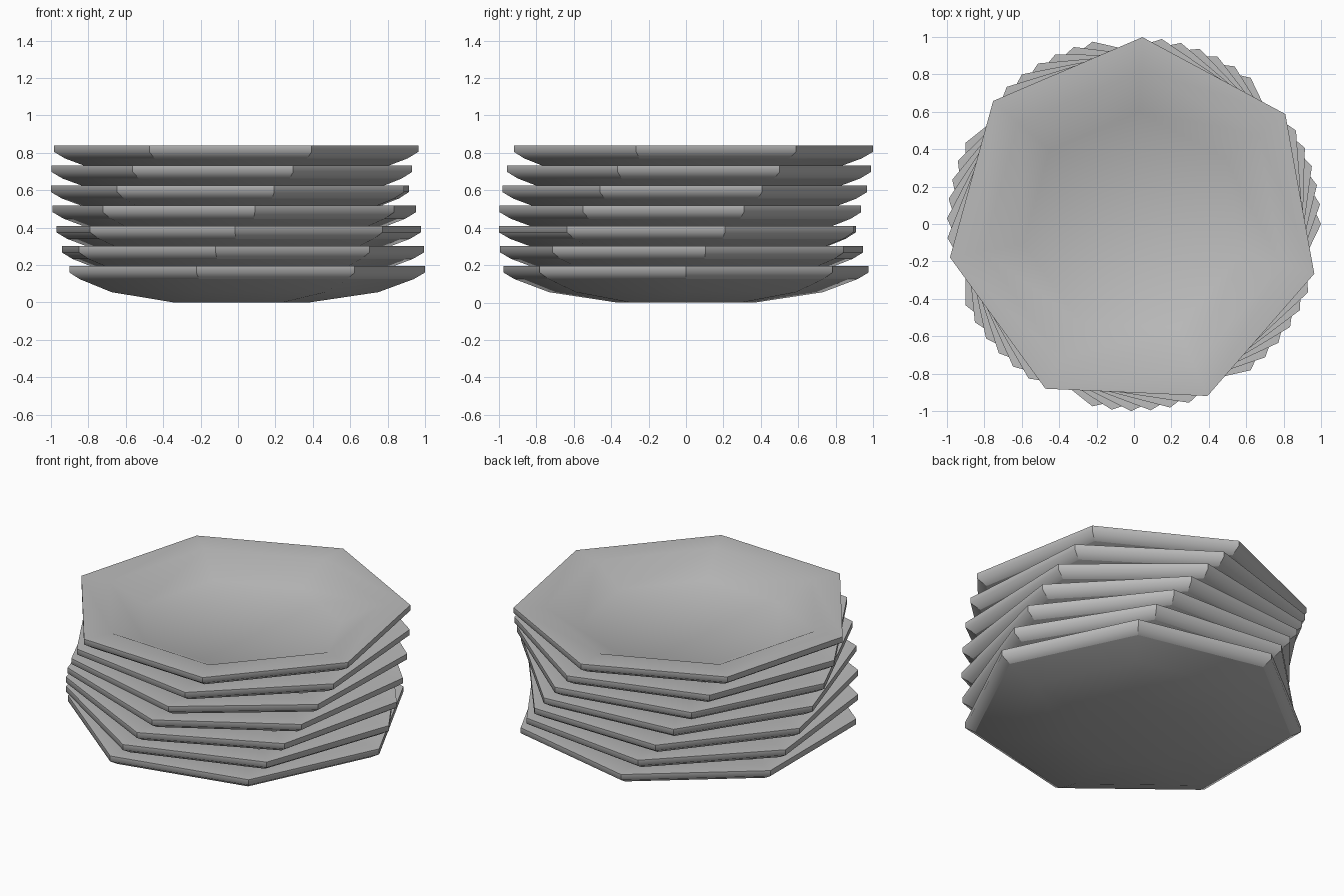
import bpy, bmesh, math

# remove the default cube
cube = bpy.data.objects.get("Cube")
if cube:
    bpy.data.objects.remove(cube, do_unlink=True)

SIDES, PLATES, STEP, TWIST = 7, 7, 0.1075, 6

grey = bpy.data.materials.new("stoneware grey")
grey.use_nodes = True
colour = (0.5, 0.5, 0.5, 1)
grey.diffuse_color = colour
grey.node_tree.nodes["Principled BSDF"].inputs["Base Color"].default_value = colour

# plate profile (corner radius, height), from the underside round the rim to the well
profile = [(0.38, 0.0), (0.75, 0.055), (0.94, 0.125), (1.0, 0.16),
           (1.0, 0.195), (0.82, 0.195), (0.6, 0.09)]
LIP, TOP = 2, 4    # rings where the outer lip starts and ends


def plate_mesh():
    bm = bmesh.new()
    rings = []
    for r, z in profile:
        angles = [math.tau * i / SIDES for i in range(SIDES)]
        rings.append([bm.verts.new((r * math.cos(a), r * math.sin(a), z)) for a in angles])
    for low, high in zip(rings, rings[1:]):
        for i in range(SIDES):
            j = (i + 1) % SIDES
            bm.faces.new((low[i], low[j], high[j], high[i]))

    # close the foot and the well with fans
    for ring in (rings[0], rings[-1]):
        centre = bm.verts.new((0, 0, ring[0].co.z))
        for i in range(SIDES):
            bm.faces.new((centre, ring[i], ring[(i + 1) % SIDES]))
    bmesh.ops.recalc_face_normals(bm, faces=bm.faces)
    for face in bm.faces:
        face.smooth = True

    # crisp lip borders and lip corners
    for k in (LIP, TOP):
        for i in range(SIDES):
            bm.edges.get((rings[k][i], rings[k][(i + 1) % SIDES])).smooth = False
    for k in range(LIP, TOP):
        for i in range(SIDES):
            bm.edges.get((rings[k][i], rings[k + 1][i])).smooth = False

    mesh = bpy.data.meshes.new("plate")
    bm.to_mesh(mesh)
    bm.free()
    mesh.materials.append(grey)
    return mesh


# stack of plates, each turned a little further
mesh = plate_mesh()
for n in range(PLATES):
    plate = bpy.data.objects.new(f"plate_{n + 1}", mesh)
    plate.location.z = n * STEP
    plate.rotation_euler.z = math.radians(n * TWIST)
    bpy.context.collection.objects.link(plate)
